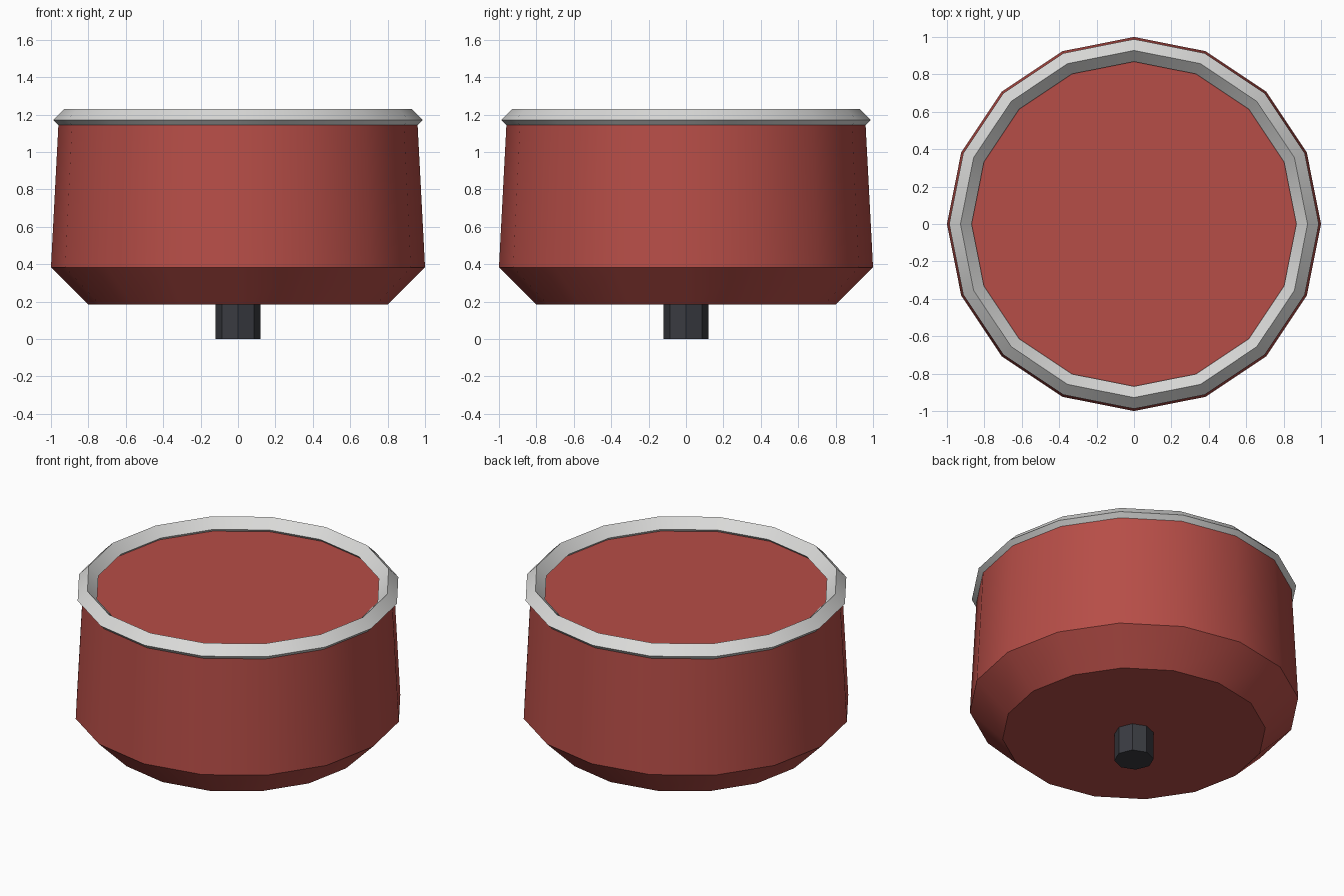
import bpy, bmesh, math

if "Cube" in bpy.data.objects:
    bpy.data.objects.remove(bpy.data.objects["Cube"])


def material(name, rgb):
    m = bpy.data.materials.new(name)
    m.diffuse_color = (*rgb, 1.0)
    m.use_nodes = True
    m.node_tree.nodes["Principled BSDF"].inputs["Base Color"].default_value = m.diffuse_color
    return m


def lathe(name, profile, sides, mat, closed=False):
    """Spin (radius, z) points round the z axis; open profiles get flat caps."""
    bm = bmesh.new()
    rings = [[bm.verts.new((r * math.cos(math.tau * i / sides),
                            r * math.sin(math.tau * i / sides), z))
              for i in range(sides)] for r, z in profile]
    pairs = list(zip(rings, rings[1:]))
    if closed:
        pairs.append((rings[-1], rings[0]))
    else:
        bm.faces.new(rings[0][::-1])
        bm.faces.new(rings[-1])
    for a, b in pairs:
        for i in range(sides):
            j = (i + 1) % sides
            bm.faces.new((a[i], a[j], b[j], b[i]))
    bmesh.ops.recalc_face_normals(bm, faces=bm.faces[:])
    mesh = bpy.data.meshes.new(name)
    bm.to_mesh(mesh)
    bm.free()
    mesh.materials.append(mat)
    ob = bpy.data.objects.new(name, mesh)
    bpy.context.collection.objects.link(ob)
    # Smooth round the sides, crisp at the chamfers
    bpy.ops.object.select_all(action='DESELECT')
    ob.select_set(True)
    bpy.context.view_layer.objects.active = ob
    bpy.ops.object.shade_smooth_by_angle(angle=math.radians(30))
    return ob


red = material("red", (0.47, 0.075, 0.063))
light_grey = material("light grey", (0.70, 0.70, 0.69))
charcoal = material("charcoal", (0.042, 0.044, 0.053))

# Tapered drum with a chamfered underside
lathe("body", [(0.80, 0.184), (1.0, 0.383), (0.96, 1.15)], 16, red)

# Rim: diamond-section ring around the top edge
R, r, zc = 0.928, 0.06, 1.171
lathe("rim", [(R + r, zc), (R, zc + r), (R - r, zc), (R, zc - r)],
      16, light_grey, closed=True)

# Short octagonal peg underneath
lathe("peg", [(0.12, 0.0), (0.12, 0.2)], 8, charcoal)
